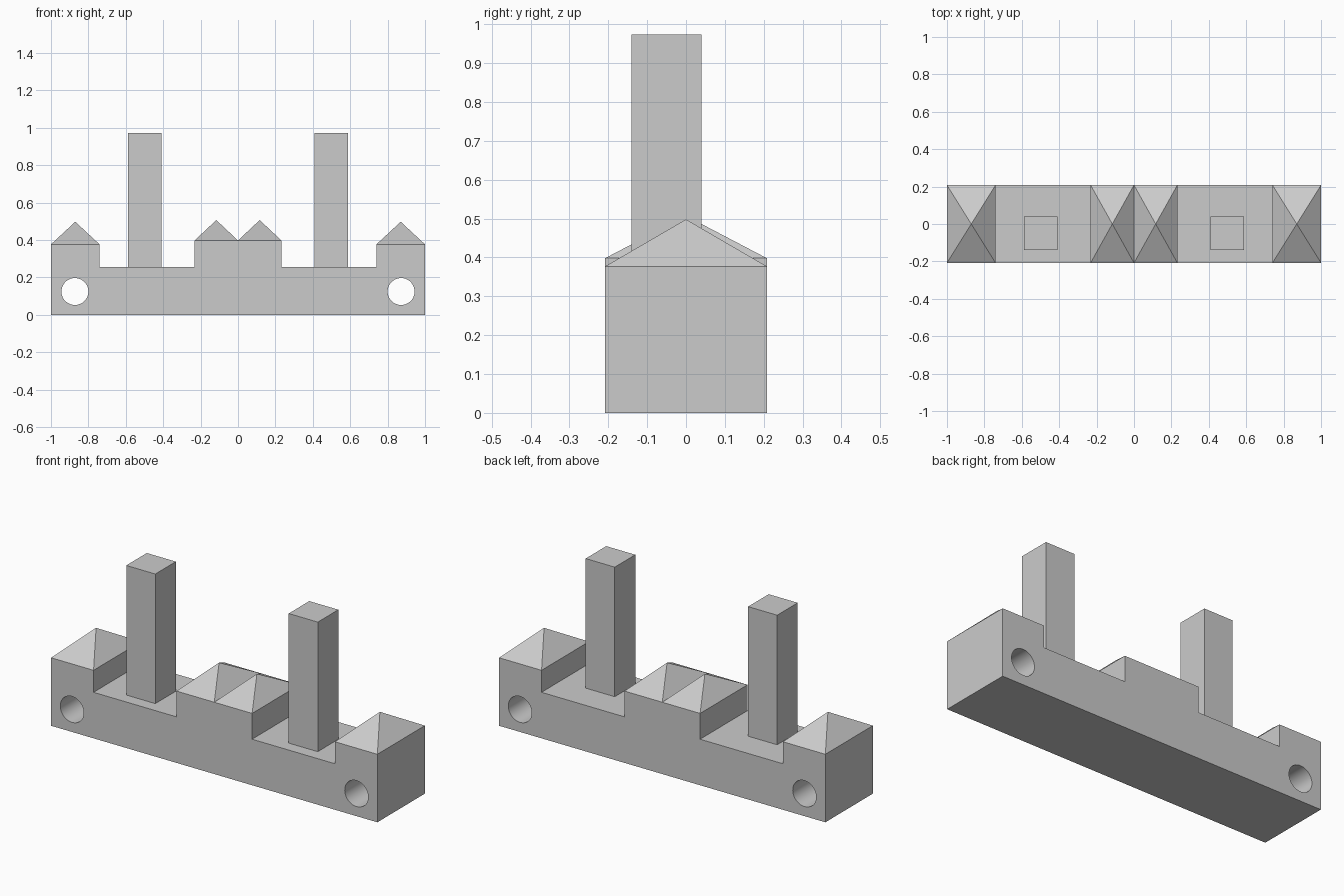
import bpy, bmesh, math

cube = bpy.data.objects.get("Cube")
if cube:
    bpy.data.objects.remove(cube, do_unlink=True)

HALF_DEPTH = 0.208
STEP, END_TOP, MID_TOP = 0.255, 0.377, 0.398
PEAKS = {END_TOP: 0.498, MID_TOP: 0.507}

grey = bpy.data.materials.new("plain grey")
grey.use_nodes = True
colour = (0.6, 0.6, 0.6, 1)
grey.diffuse_color = colour
grey.node_tree.nodes["Principled BSDF"].inputs["Base Color"].default_value = colour


def add_object(name, bm):
    bmesh.ops.recalc_face_normals(bm, faces=bm.faces[:])
    mesh = bpy.data.meshes.new(name)
    bm.to_mesh(mesh)
    bm.free()
    mesh.materials.append(grey)
    obj = bpy.data.objects.new(name, mesh)
    bpy.context.collection.objects.link(obj)
    return obj


# Body: stepped profile, mirrored in x and extruded from front to back
half = [(0, MID_TOP), (0.232, MID_TOP), (0.232, STEP),
        (0.74, STEP), (0.74, END_TOP), (1, END_TOP), (1, 0)]
profile = half + [(-x, z) for x, z in reversed(half[1:])]
bm = bmesh.new()
face = bm.faces.new([bm.verts.new((x, -HALF_DEPTH, z)) for x, z in profile])
side = bmesh.ops.extrude_face_region(bm, geom=[face])
bmesh.ops.translate(bm, vec=(0, 2 * HALF_DEPTH, 0),
                    verts=[v for v in side["geom"] if isinstance(v, bmesh.types.BMVert)])
bmesh.ops.recalc_face_normals(bm, faces=bm.faces[:])

# Pyramid caps raised on the end blocks and the two middle squares
for level, peak in PEAKS.items():
    tops = [f for f in bm.faces
            if f.normal.z > 0.9 and abs(f.calc_center_median().z - level) < 0.001]
    for v in bmesh.ops.poke(bm, faces=tops)["verts"]:
        v.co.z = peak
body = add_object("stepped_body", bm)

# Round holes through both ends
for s in (-1, 1):
    bpy.ops.mesh.primitive_cylinder_add(vertices=48, radius=0.072, depth=1,
                                        location=(s * 0.872, 0, 0.125),
                                        rotation=(math.pi / 2, 0, 0))
    cutter = bpy.context.object
    cutter.name = "hole_cutter"
    cutter.hide_render = True
    cutter.data.materials.append(grey)
    cut = body.modifiers.new("hole", 'BOOLEAN')
    cut.operation, cut.solver, cut.object = 'DIFFERENCE', 'EXACT', cutter
    bpy.ops.object.select_all(action='DESELECT')
    body.select_set(True)
    bpy.context.view_layer.objects.active = body
    bpy.ops.object.modifier_apply(modifier=cut.name)
    bpy.data.objects.remove(cutter, do_unlink=True)
bpy.ops.object.shade_smooth_by_angle(angle=math.radians(20))

# Square posts, set slightly towards the front
POST_TOP = 0.973
for name, s in (("right_post", -1), ("left_post", 1)):
    bm = bmesh.new()
    bmesh.ops.create_cube(bm, size=1)
    bmesh.ops.scale(bm, vec=(0.178, 0.18, POST_TOP - STEP), verts=bm.verts)
    bmesh.ops.translate(bm, vec=(s * 0.498, -0.05, (POST_TOP + STEP) / 2), verts=bm.verts)
    add_object(name, bm)
